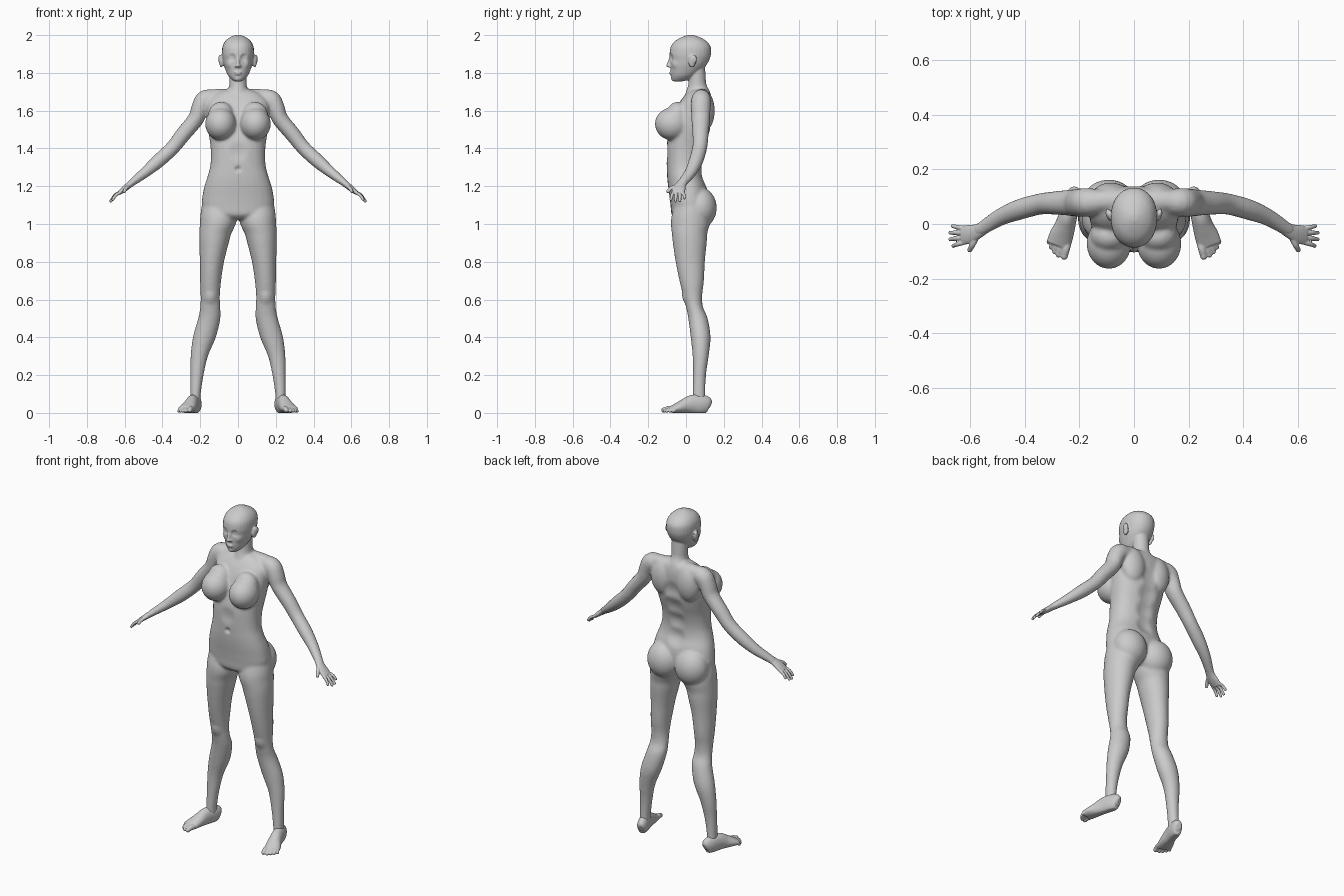
import bpy, bmesh, math
from mathutils import Vector, Matrix

X, Y, Z = Vector((1, 0, 0)), Vector((0, 1, 0)), Vector((0, 0, 1))


def spline(rows, steps=4):
    """Catmull-Rom interpolation of any equal-length tuples."""
    out = []
    for i in range(len(rows) - 1):
        a, b, c, d = rows[max(i - 1, 0)], rows[i], rows[i + 1], rows[min(i + 2, len(rows) - 1)]
        for s in range(steps):
            t = s / steps
            out.append(tuple(0.5 * (2 * q + (r - p) * t + (2 * p - 5 * q + 4 * r - w) * t * t
                             + (3 * q - p - 3 * r + w) * t ** 3) for p, q, r, w in zip(a, b, c, d)))
    return out + [rows[-1]]


def loft(bm, rows, ref=None, power=2.0, n=28):
    """Skin rings (x, y, z, ru, rv): level rings, or rings across the path if ref is given."""
    rows = spline(rows)
    pts = [Vector(r[:3]) for r in rows]
    rings = []
    for i, r in enumerate(rows):
        u, v = X, Y
        if ref:
            t = (pts[min(i + 1, len(pts) - 1)] - pts[max(i - 1, 0)]).normalized()
            u = (ref - t * ref.dot(t)).normalized()
            v = t.cross(u)
        ring = []
        for k in range(n):
            c, s = math.cos(math.tau * k / n), math.sin(math.tau * k / n)
            c, s = (math.copysign(abs(q) ** (2 / power), q) for q in (c, s))
            ring.append(bm.verts.new(pts[i] + u * (c * r[3]) + v * (s * r[4])))
        rings.append(ring)
    for a, b in zip(rings, rings[1:]):
        for k in range(n):
            bm.faces.new((a[k], a[(k + 1) % n], b[(k + 1) % n], b[k]))
    bm.faces.new(rings[0][::-1])
    bm.faces.new(rings[-1])


def stack(bm, rows, power=2.0):
    """Level rings given as (z, centre x, half width, front y, back y)."""
    loft(bm, [(c, (f + b) / 2, z, w, (b - f) / 2) for z, c, w, f, b in rows], power=power)


def ball(bm, centre, radii):
    bmesh.ops.create_uvsphere(bm, u_segments=24, v_segments=16, radius=1,
                              matrix=Matrix.Translation(centre) @ Matrix.Diagonal((*radii, 1)))


def digit(bm, a, b, r, bend=(0, 0, 0)):
    """Finger or toe with a round tip."""
    mid = (Vector(a) + Vector(b)) / 2 + Vector(bend)
    loft(bm, [(*a, r, r), (*mid, r, r), (*b, r * .85, r * .85)], ref=Y if abs(b[0] - a[0]) > .02 else X, n=12)
    ball(bm, b, (r * .9,) * 3)


def mirror(bm):
    g = bmesh.ops.duplicate(bm, geom=bm.verts[:] + bm.edges[:] + bm.faces[:])["geom"]
    for v in (e for e in g if isinstance(e, bmesh.types.BMVert)):
        v.co.x *= -1
    bmesh.ops.reverse_faces(bm, faces=[e for e in g if isinstance(e, bmesh.types.BMFace)])


def fuse(name, bm, voxel, iterations):
    """Merge overlapping parts into one smooth skin."""
    mesh = bpy.data.meshes.new(name)
    bm.to_mesh(mesh)
    bm.free()
    ob = bpy.data.objects.new(name, mesh)
    bpy.context.collection.objects.link(ob)
    m = ob.modifiers.new("skin", 'REMESH')
    m.mode, m.voxel_size = 'VOXEL', voxel
    m = ob.modifiers.new("soften", 'SMOOTH')
    m.factor, m.iterations = 0.5, iterations
    ob.data = bpy.data.meshes.new_from_object(ob.evaluated_get(bpy.context.evaluated_depsgraph_get()))
    ob.modifiers.clear()
    ob.data.polygons.foreach_set("use_smooth", [True] * len(ob.data.polygons))
    return ob


def push(ob, centre, radius, move):
    """Soft sculpt stroke, applied on both sides."""
    for side in ((1, -1) if centre[0] else (1,)):
        c, m = Vector(centre), Vector(move)
        c.x, m.x = c.x * side, m.x * side
        for v in ob.data.vertices:
            d = (v.co - c).length / radius
            if d < 1:
                v.co += m * (1 - d * d) ** 2


def other_side(ob, name):
    mesh = ob.data.copy()
    mesh.transform(Matrix.Scale(-1, 4, X))
    mesh.flip_normals()
    bpy.context.collection.objects.link(bpy.data.objects.new(name, mesh))


# body: legs, arms, chest and seat are mirrored, then the trunk is added
bm = bmesh.new()
stack(bm, [(1.14, .10, .085, -.05, .10), (1.05, .103, .096, -.075, .12), (1.0, .107, .095, -.08, .125),
           (.95, .12, .085, -.075, .113), (.9, .127, .078, -.07, .11), (.8, .138, .064, -.055, .10),
           (.7, .145, .056, -.035, .095), (.62, .147, .051, -.015, .086), (.56, .147, .053, 0, .09),
           (.5, .152, .059, .012, .115), (.4, .178, .061, .025, .13), (.3, .205, .046, .035, .12),
           (.2, .217, .035, .037, .106), (.1, .225, .028, .035, .102), (.05, .225, .027, .035, .105)])
loft(bm, [(.11, .08, 1.655, .045, .05), (.17, .08, 1.657, .052, .054), (.2, .078, 1.615, .052, .047),
          (.224, .078, 1.555, .049, .043), (.29, .077, 1.475, .043, .041), (.345, .073, 1.405, .039, .038),
          (.42, .053, 1.335, .038, .037), (.49, .025, 1.275, .032, .029), (.56, -.018, 1.22, .026, .02),
          (.58, -.025, 1.205, .024, .016)], ref=Y)
loft(bm, [(0, .085, 1.68, .04, .035), (.1, .085, 1.68, .04, .036), (.18, .08, 1.67, .04, .036)], ref=Y)
ball(bm, (.092, -.072, 1.53), (.082, .093, .087))
ball(bm, (.09, -.045, 1.57), (.07, .06, .077))
ball(bm, (.092, .075, 1.085), (.1, .088, .108))
ball(bm, (.085, .095, 1.6), (.075, .057, .11))
mirror(bm)
stack(bm, [(1.025, 0, .07, -.05, .06), (1.05, 0, .165, -.076, .10), (1.1, 0, .191, -.082, .118),
           (1.15, 0, .188, -.088, .118), (1.2, 0, .178, -.095, .108), (1.25, 0, .162, -.1, .09),
           (1.3, 0, .148, -.102, .085), (1.35, 0, .144, -.103, .09), (1.4, 0, .145, -.103, .102),
           (1.45, 0, .151, -.098, .118), (1.5, 0, .158, -.085, .13), (1.55, 0, .163, -.072, .135),
           (1.6, 0, .165, -.055, .138), (1.65, 0, .16, -.03, .138), (1.69, 0, .12, 0, .13),
           (1.71, 0, .07, .02, .115)], power=2.3)
stack(bm, [(1.66, 0, .08, -.01, .135), (1.7, 0, .055, 0, .128), (1.74, 0, .046, .012, .108),
           (1.82, 0, .046, .018, .1)])
body = fuse("body", bm, .0075, 8)
for z in (1.25, 1.35, 1.45, 1.55):
    push(body, (0, .11, z), .07, (0, -.013, 0))
push(body, (0, -.1, 1.29), .022, (0, .012, 0))
push(body, (0, -.1, 1.38), .06, (0, .007, 0))
push(body, (.147, -.005, .61), .045, (0, -.007, 0))

# head: skull, nose, lips and ears
bm = bmesh.new()
ball(bm, (.088, .032, 1.862), (.012, .02, .034))
ball(bm, (.096, .04, 1.872), (.008, .018, .024))
ball(bm, (.009, -.088, 1.836), (.009, .01, .008))
mirror(bm)
stack(bm, [(1.755, 0, .02, -.066, -.02), (1.765, 0, .034, -.074, .02), (1.785, 0, .052, -.078, .05),
           (1.81, 0, .064, -.081, .08), (1.84, 0, .075, -.083, .107), (1.87, 0, .081, -.084, .124),
           (1.9, 0, .085, -.087, .132), (1.94, 0, .082, -.08, .13), (1.97, 0, .066, -.056, .106),
           (1.99, 0, .04, -.02, .07), (2.001, 0, .012, .012, .036)], power=2.15)
stack(bm, [(1.72, 0, .045, .012, .108), (1.84, 0, .046, .02, .1)])
loft(bm, [(0, -.08, 1.885, .009, .008), (0, -.086, 1.86, .009, .01), (0, -.094, 1.838, .011, .011)], ref=X, n=12)
ball(bm, (0, -.097, 1.838), (.009, .009, .008))
ball(bm, (0, -.078, 1.803), (.021, .011, .005))
ball(bm, (0, -.076, 1.793), (.018, .011, .005))
head = fuse("head", bm, .0045, 4)
push(head, (.034, -.085, 1.88), .026, (0, .015, 0))
push(head, (.034, -.07, 1.88), .017, (0, -.007, 0))
push(head, (.05, -.06, 1.845), .03, (.002, -.005, 0))
push(head, (0, -.075, 1.765), .02, (0, -.004, 0))

# hands: palm, four fingers and thumb
bm = bmesh.new()
loft(bm, [(.545, -.01, 1.23, .024, .018), (.575, -.028, 1.207, .028, .017), (.605, -.038, 1.183, .035, .015),
          (.63, -.042, 1.163, .034, .011)], ref=Y)
for y, tip in ((-.068, (.662, -.08, 1.13)), (-.05, (.673, -.056, 1.121)),
               (-.032, (.673, -.032, 1.123)), (-.015, (.664, -.008, 1.138))):
    digit(bm, (.622, y, 1.168), tip, .0085, (.004, 0, .004))
digit(bm, (.575, -.045, 1.203), (.602, -.095, 1.173), .0105, (.003, -.006, .003))
hand = fuse("left_hand", bm, .003, 3)
other_side(hand, "right_hand")

# feet: built straight, then turned outward
bm = bmesh.new()
loft(bm, [(0, .13, .04, .015, .02), (0, .115, .045, .027, .042), (0, .08, .045, .033, .052), (0, .03, .045, .034, .05),
          (0, -.01, .036, .038, .04), (.003, -.05, .026, .044, .028), (.005, -.085, .018, .044, .018)], ref=X)
for x, y, r in ((-.028, -.118, .015), (-.006, -.12, .011), (.011, -.112, .0105), (.027, -.1, .01), (.041, -.084, .0095)):
    digit(bm, (x * .9, -.06, .02), (x, y, r), r, (0, 0, .005))
for v in bm.verts:
    v.co.z = max(v.co.z, 0)
pivot = Matrix.Translation((0.225, .09, 0))
bmesh.ops.transform(bm, verts=bm.verts, matrix=pivot @ Matrix.Rotation(math.radians(16), 4, 'Z')
                    @ Matrix.Translation((0, -.09, 0)))
foot = fuse("left_foot", bm, .0035, 3)
other_side(foot, "right_foot")
